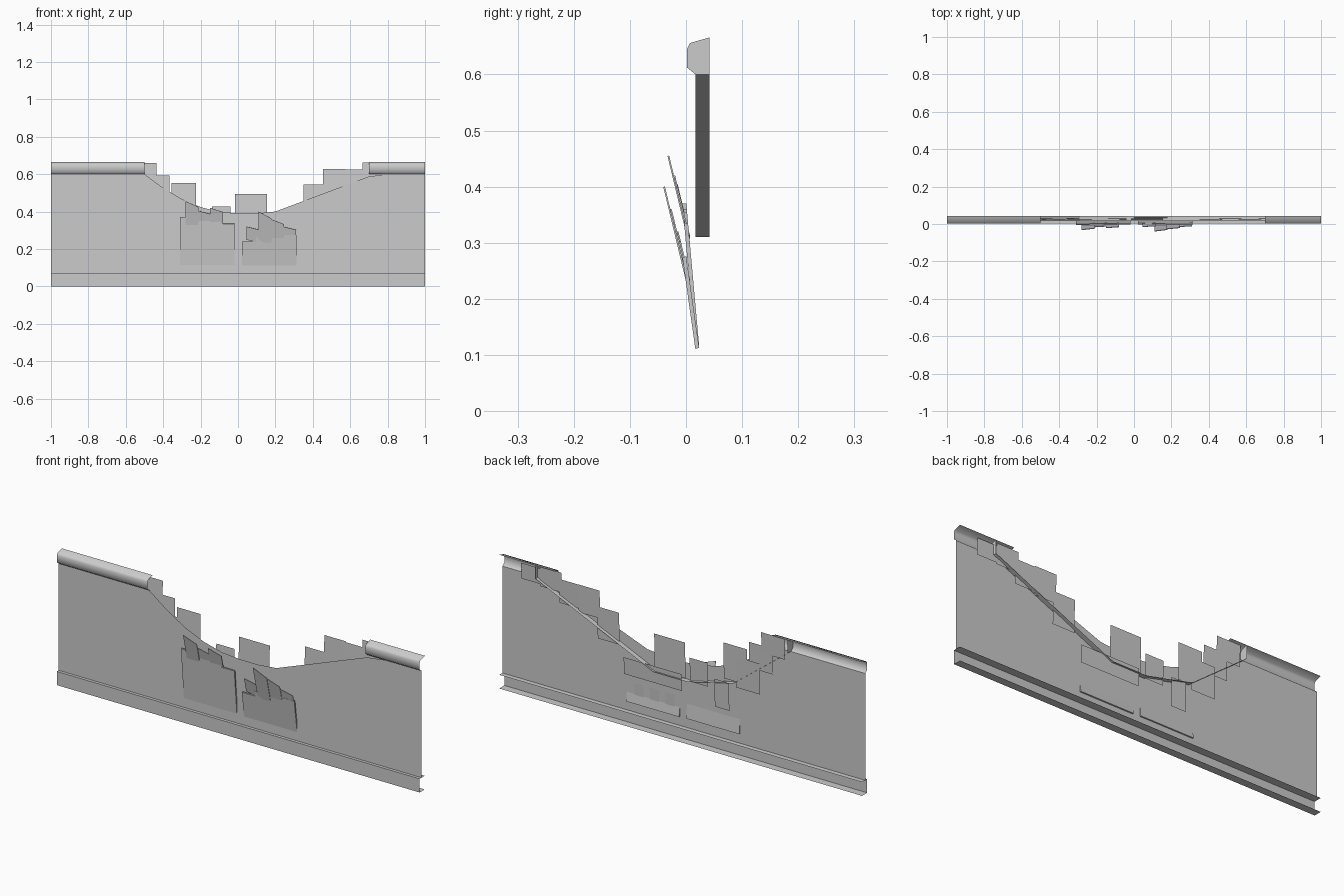
import bpy

cube = bpy.data.objects.get("Cube")
if cube:
    bpy.data.objects.remove(cube, do_unlink=True)

grey = bpy.data.materials.new("concrete_grey")
grey.use_nodes = True
grey.diffuse_color = (0.6, 0.6, 0.6, 1)
shader = grey.node_tree.nodes["Principled BSDF"]
shader.inputs["Base Color"].default_value = grey.diffuse_color

# Depths of the front lip, the wall sheet and the rear edge; main heights
FRONT, WALL, BACK = 0.002, 0.017, 0.042
KERB, TOP, CREST = 0.068, 0.6, 0.666


def add(name, verts, faces, smooth=False, thickness=0):
    mesh = bpy.data.meshes.new(name)
    mesh.from_pydata(verts, [], faces)
    mesh.materials.append(grey)
    mesh.update()
    obj = bpy.data.objects.new(name, mesh)
    bpy.context.collection.objects.link(obj)
    for polygon in mesh.polygons:
        polygon.use_smooth = smooth
    if thickness:
        solid = obj.modifiers.new("thickness", "SOLIDIFY")
        solid.thickness = thickness
        solid.offset = 0
    return obj


def sheet(name, outline, y_low, y_high, thickness=0):
    """Upright sheet from an x-z outline, leaning from y_low to y_high."""
    low = min(z for x, z in outline)
    high = max(z for x, z in outline)
    slope = (y_high - y_low) / (high - low)
    verts = [(x, y_low + slope * (z - low), z) for x, z in outline]
    return add(name, verts, [range(len(verts))], thickness=thickness)


def plate(name, left, width, bottom, height, y_low, y_high, skew=0, thickness=0):
    """Four-sided sheet whose right-hand end drops by skew."""
    right, top = left + width, bottom + height
    outline = [(left, bottom), (right, bottom - skew), (right, top - skew), (left, top)]
    return sheet(name, outline, y_low, y_high, thickness)


def strip(name, start, end, smooth=False):
    """Band of quads joining two matching rows of points."""
    count = len(start)
    faces = [(i, count + i, count + i + 1, i + 1) for i in range(count - 1)]
    return add(name, start + end, faces, smooth)


def sweep(name, profile, left, right, smooth=False):
    """Run a y-z profile along x."""
    rows = [[(x, y, z) for y, z in profile] for x in (left, right)]
    return strip(name, rows[0], rows[1], smooth)


def edge(x):
    """Height of the broken wall edge: curved on one side, straight on the other."""
    if x < 0:
        return min(TOP, 0.39 + 0.85 * x * x)
    return min(TOP, max(0.39, 0.325 + 0.375 * x))


# Wall sheet with a broken top edge
broken_edge = [(i / 10, edge(i / 10)) for i in range(10, -11, -1)]
sheet("wall", [(-1, KERB), (1, KERB)] + broken_edge, WALL, WALL)

# Kerb at the foot, a channel open to the rear
sweep("kerb", [(BACK, KERB), (FRONT, KERB), (FRONT, 0), (BACK, 0)], -1, 1)

# Rounded coping rails beside the break, with end caps set inside them
coping = [(WALL, TOP), (FRONT, TOP + 0.012), (FRONT, CREST - 0.02),
          (FRONT + 0.005, CREST - 0.01), (BACK, CREST)]
for side, outer, inner, cap in (("right", -1, -0.5, -0.59), ("left", 1, 0.7, 0.8)):
    sweep("coping_" + side, coping, outer, inner, smooth=True)
    section = [(cap, y, z) for y, z in coping + [(BACK, TOP)]]
    add("coping_cap_" + side, section, [range(len(section))])

# Rib following the break behind the wall
rib = [(0.8, TOP), (0.15, 0.31), (-0.04, 0.31), (-0.29, 0.37), (-0.59, TOP)]
strip("rear_rib", [(x, WALL, z) for x, z in rib], [(x, BACK, z) for x, z in rib])


def brick(name, centre, width, rise, height, depth=0.025):
    """Thin masonry plate standing a little above the broken edge."""
    top = min(edge(centre) + rise, CREST - 0.005)
    plate(name, centre - width / 2, width, top - height, height, depth, depth + 0.004)


# Broken masonry stepping up both sides of the break
for i, rise in enumerate((0.066, 0.11, 0.068, 0.065, 0.05)):
    brick(f"left_brick_{i}", 0.41 + 0.105 * i, 0.12, rise, 0.16 - 0.02 * i,
          0.023 + 0.003 * (i % 2))
for i, rise in enumerate((0.09, 0, 0.045, 0.06)):
    brick(f"right_brick_{i}", -0.29 - 0.07 * i, 0.13, rise, 0.18 - 0.025 * i,
          0.023 + 0.003 * (i % 2))
brick("middle_brick", 0.07, 0.17, 0.105, 0.18)
brick("small_brick", -0.09, 0.1, 0.03, 0.12)
brick("hanging_brick", -0.22, 0.08, -0.07, 0.14, 0.03)
brick("rear_lintel", 0.16, 0.32, -0.055, 0.085, 0.03)


def slab(name, left, bottom, tops):
    """Loose slab with a stepped top, leaning forward out of the wall."""
    step = 0.073
    outline = [(left + step * len(tops), bottom), (left, bottom)]
    for i, top in enumerate(tops):
        outline += [(left + step * i, top), (left + step * (i + 1), top)]
    sheet(name, outline, 0.02, -0.003, 0.007)


def shards(name, left, bottom, heights):
    """Row of peeling shards; the taller ones lean and tip further."""
    for i, height in enumerate(heights):
        plate(f"{name}_{i}", left + 0.065 * i, 0.07, bottom, height,
              0.006, 0.006 - 0.3 * height, height / 4, 0.003)


# Two loose slabs, each with shards along its top
slab("loose_slab_right", -0.31, 0.115, (0.37, 0.36, 0.355, 0.335))
shards("right_shard", -0.28, 0.33, (0.125, 0.075, 0.09))
slab("loose_slab_left", 0.022, 0.112, (0.24, 0.265, 0.27, 0.275))
shards("left_shard", 0.045, 0.25, (0.07, 0.15, 0.11, 0.07))

# Small fragments showing through the rear of the wall
for i in range(3):
    plate(f"rear_fragment_{i}", 0.05 + 0.085 * i, 0.05, 0.155, 0.06, 0.019, 0.021)
